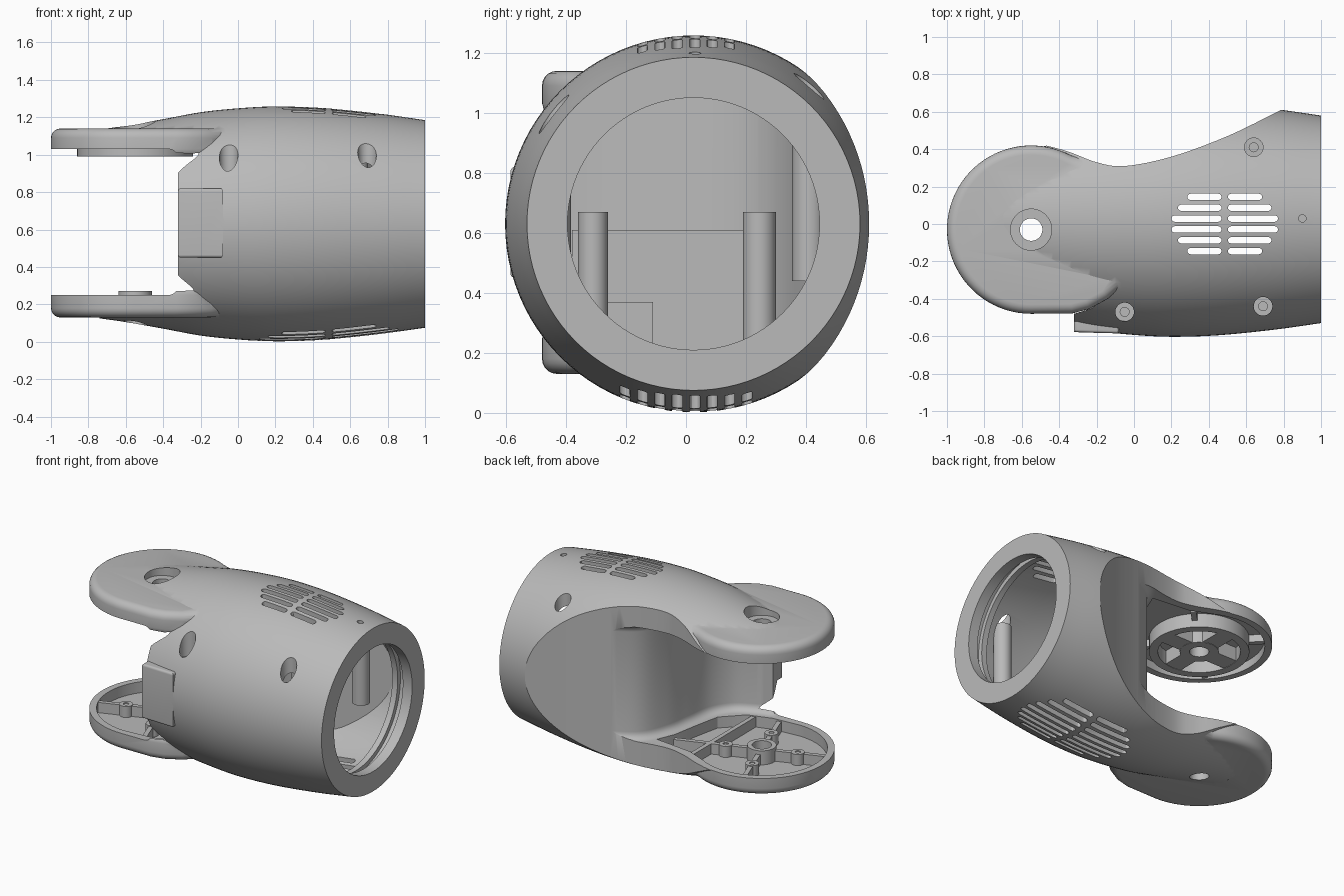
import bpy, bmesh, math
from mathutils import Vector, Matrix

if "Cube" in bpy.data.objects:
    bpy.data.objects.remove(bpy.data.objects["Cube"])

grey = bpy.data.materials.new("warm grey plastic")
grey.use_nodes = True
COLOUR = (0.49, 0.49, 0.49, 1)
grey.diffuse_color = COLOUR
grey.node_tree.nodes["Principled BSDF"].inputs["Base Color"].default_value = COLOUR

AX_Y, AX_Z = 0.025, 0.63      # main axis of the barrel
HUB = (-0.55, -0.03)          # pivot of the fork arms


def finish(name, bm):
    bmesh.ops.recalc_face_normals(bm, faces=bm.faces)
    mesh = bpy.data.meshes.new(name)
    bm.to_mesh(mesh)
    bm.free()
    mesh.materials.append(grey)
    ob = bpy.data.objects.new(name, mesh)
    bpy.context.collection.objects.link(ob)
    return ob


def spline(pts, steps=6):
    """Catmull-Rom curve through the points."""
    p = [Vector(q) for q in pts]
    p = [2 * p[0] - p[1]] + p + [2 * p[-1] - p[-2]]
    out = []
    for a, b, c, d in zip(p, p[1:], p[2:], p[3:]):
        for i in range(steps):
            t = i / steps
            out.append(0.5 * (2 * b + (c - a) * t + (2 * a - 5 * b + 4 * c - d) * t * t
                              + (3 * b - a - 3 * c + d) * t ** 3))
    return [tuple(v) for v in out + [p[-2]]]


def revolve(name, profile, segs=96):
    """Spin (x, radius) points around the barrel axis and cap both ends."""
    bm = bmesh.new()
    rings = [[bm.verts.new((x, AX_Y + r * math.cos(k * math.tau / segs),
                            AX_Z + r * math.sin(k * math.tau / segs)))
              for k in range(segs)] for x, r in profile]
    for a, b in zip(rings, rings[1:]):
        for k in range(segs):
            n = (k + 1) % segs
            bm.faces.new((a[k], a[n], b[n], b[k]))
    bm.faces.new(rings[0])
    bm.faces.new(rings[-1])
    return finish(name, bm)


def prism(name, outline, z0, z1, bevel=0.0):
    bm = bmesh.new()
    base = bm.faces.new([bm.verts.new((x, y, z0)) for x, y in outline])
    top = bmesh.ops.extrude_face_region(bm, geom=[base])["geom"]
    bmesh.ops.translate(bm, vec=(0, 0, z1 - z0),
                        verts=[v for v in top if isinstance(v, bmesh.types.BMVert)])
    if bevel:
        rim = [e for e in bm.edges if abs(e.verts[0].co.z - e.verts[1].co.z) < 1e-5]
        bmesh.ops.bevel(bm, geom=rim, offset=bevel, segments=5, profile=0.5, affect='EDGES')
    return finish(name, bm)


def arc(c, r, a0=0, a1=360, n=48):
    span = n if a1 - a0 == 360 else n - 1
    angles = [math.radians(a0 + (a1 - a0) * i / span) for i in range(n)]
    return [(c[0] + r * math.cos(a), c[1] + r * math.sin(a)) for a in angles]


def disc(name, c, r, z0, z1, n=48):
    return prism(name, arc(c, r, n=n), z0, z1)


def bar(name, c, angle, r0, r1, width, z0, z1):
    """Radial rib starting near c."""
    m = Matrix.Rotation(math.radians(angle), 2)
    pts = [(r0, -width / 2), (r1, -width / 2), (r1, width / 2), (r0, width / 2)]
    return prism(name, [tuple(m @ Vector(p) + Vector(c)) for p in pts], z0, z1)


def combine(target, tool, op):
    mod = target.modifiers.new("cut", 'BOOLEAN')
    mod.object, mod.operation, mod.solver = tool, op, 'EXACT'
    bpy.context.view_layer.objects.active = target
    bpy.ops.object.modifier_apply(modifier=mod.name)
    bpy.data.objects.remove(tool)


def add(target, tool):
    combine(target, tool, 'UNION')


def cut(target, tool):
    combine(target, tool, 'DIFFERENCE')


# Barrel skin, tapering forward over the fork
skin = spline([(-0.74, 0.505), (-0.6, 0.525), (-0.4, 0.56), (-0.2, 0.597), (0, 0.618),
               (0.2, 0.628), (0.45, 0.62), (0.75, 0.59), (1.0, 0.555)])
body = revolve("housing", skin)

# Raised pad on the near side of the fork root, fading into the skin
add(body, prism("root_pad", [(-0.32, -0.5), (-0.32, -0.578), (-0.2, -0.582), (-0.08, -0.585),
                             (-0.08, -0.5)], 0.45, 0.82, 0.015))

# Fork arm blanks, rounded on the outside
arm_plan = arc(HUB, 0.45, 62, 270, 48) + [(-0.33, -0.478), (-0.24, -0.455), (-0.14, -0.4),
                                          (0.0, -0.27), (0.1, 0.27), (-0.05, 0.3), (-0.2, 0.325)]
for z0, z1 in ((0.13, 0.3), (0.98, 1.14)):
    add(body, prism("arm", arm_plan, z0, z1, 0.05))

# Concave sweep along the back
scoop = spline([(0.97, 0.705), (0.78, 0.607), (0.5, 0.47), (0.2, 0.36), (-0.05, 0.31),
                (-0.2, 0.33), (-0.36, 0.39), (-0.55, 0.44)])
cut(body, prism("scoop", scoop + [(-1.1, 0.44), (-1.1, 1), (0.97, 1)], -0.2, 1.5))

# Gap between the arms, reaching back to a curved end wall
gap = spline([(-0.32, -0.48), (-0.2, -0.44), (-0.08, -0.37), (0, -0.24), (0.03, -0.05),
              (0.06, 0.12), (0.13, 0.28), (0.26, 0.375), (0.5, 0.478)])
cut(body, prism("gap", [(-1.3, -0.9), (-0.32, -0.9)] + gap + [(0.5, 0.9), (-1.3, 0.9)],
                0.25, 1.03, 0.05))

# Hollow inside, stepped bore at the open end
cavity = revolve("cavity", [(-0.25, 0.5), (0, 0.545), (0.2, 0.56), (0.5, 0.55), (0.83, 0.51),
                            (0.83, 0.45), (0.87, 0.45), (0.87, 0.48), (0.93, 0.48), (0.93, 0.42),
                            (1.05, 0.42)])
inner = spline([(0.86, 0.57), (0.78, 0.53), (0.5, 0.405), (0.3, 0.325), (0.19, 0.24), (0.12, 0.1),
                (0.09, -0.05), (0.06, -0.25), (0, -0.41), (-0.1, -0.6)])
cut(cavity, prism("liner", inner + [(-0.4, -0.6), (-0.4, 1), (0.86, 1)], -0.2, 1.5))
cut(body, cavity)


def slots(rows, mid, width, z0, z1):
    """Cooling slots from (row y, half length), split by a rib in the middle."""
    r = width / 2
    for y, half in rows:
        for a, b in ((mid - half, mid - 0.017), (mid + 0.017, mid + half)):
            cut(body, prism("vent", arc((b - r, y), r, -90, 90, 7) + arc((a + r, y), r, 90, 270, 7),
                            z0, z1))


PITCH = 0.058
slots([((i + 0.5) * PITCH, h) for i, h in zip(range(-3, 3), (0.2, 0.25, 0.285, 0.285, 0.25, 0.2))],
      0.485, 0.034, 1.1, 1.4)
slots([((i + 0.5) * PITCH, 0.4 - 0.012 * (i + 0.5) ** 2) for i in range(-4, 4)], 0.485, 0.034, -0.1, 0.16)
cut(body, disc("pin_hole", (0.9, 0.03), 0.02, 1.14, 1.4, 16))

# Screw posts with bored wells
for x, y, floor in ((-0.05, -0.47, 0.88), (0.69, -0.44, 0.88), (0.64, 0.41, 0.98)):
    add(body, disc("screw_post", (x, y), 0.056, 0.44, floor + 0.008, 24))
    cut(body, disc("screw_well", (x, y), 0.05, floor, 1.4, 24))
    cut(body, disc("screw_bore", (x, y), 0.024, floor - 0.1, floor + 0.1, 16))

# Arm pockets, running back towards the end wall
pocket = arc(HUB, 0.405, 68, 270, 40) + [(-0.36, -0.42), (-0.2, -0.37), (-0.07, -0.24), (-0.03, -0.05),
                                         (0.0, 0.12), (0.05, 0.24), (-0.05, 0.25), (-0.22, 0.27)]
cut(body, prism("lower_pocket", pocket, 0.175, 0.32))
cut(body, prism("upper_pocket", pocket, 0.95, 1.085))

# Pivot bores through both arms
cut(body, disc("pivot_bore", HUB, 0.06, -0.1, 1.4))
cut(body, disc("pivot_counterbore", HUB, 0.11, 1.1, 1.4))


def ring(name, r_out, r_in, z0, z1, c=HUB):
    ob = disc(name, c, r_out, z0, z1)
    cut(ob, disc("ring_hole", c, r_in, z0 - 0.1, z1 + 0.1))
    return ob


# Lower arm: hub, ribs and screw bosses
parts = [body, ring("lower_hub", 0.09, 0.06, 0.165, 0.27)]
for i, a in enumerate((20, 110, 200, 290)):
    parts.append(bar("lower_rib", HUB, a, 0.08, 0.41 if i else 0.56, 0.03, 0.165, 0.245))
    spot = arc(HUB, 0.23, a, a + 1, 2)[0]
    parts.append(ring("lower_boss", 0.042, 0.017, 0.165, 0.25, spot))
parts.append(bar("lower_cross_rib", (-0.24, -0.03), 90, -0.36, 0.31, 0.03, 0.165, 0.245))

# Upper arm: round mounting flange with spokes
parts += [ring("upper_flange", 0.31, 0.255, 0.99, 1.095), ring("upper_hub", 0.12, 0.06, 0.99, 1.095)]
for a in (0, 90, 180, 270):
    parts.append(bar("flange_spoke", HUB, a, 0.105, 0.27, 0.12, 0.992, 1.095))
    parts.append(bar("outer_rib", HUB, a + 45, 0.3, 0.41, 0.035, 1.035, 1.095))

# Inside: uprights and the lower bulkhead
parts += [disc("inner_upright_left", (0.3, 0.245), 0.055, 0.1, 0.67, 32),
          disc("inner_upright_right", (0.3, -0.31), 0.05, 0.18, 0.67, 32),
          prism("bulkhead", [(0.13, -0.38), (0.17, -0.38), (0.17, 0.2), (0.13, 0.12)], 0.2, 0.61),
          prism("inner_block", [(0.15, -0.38), (0.27, -0.38), (0.27, -0.11), (0.15, -0.11)], 0.2, 0.37)]

# Smooth shading with crisp edges
bpy.ops.object.select_all(action='DESELECT')
for ob in parts:
    ob.select_set(True)
bpy.context.view_layer.objects.active = body
bpy.ops.object.shade_smooth_by_angle(angle=math.radians(30))
